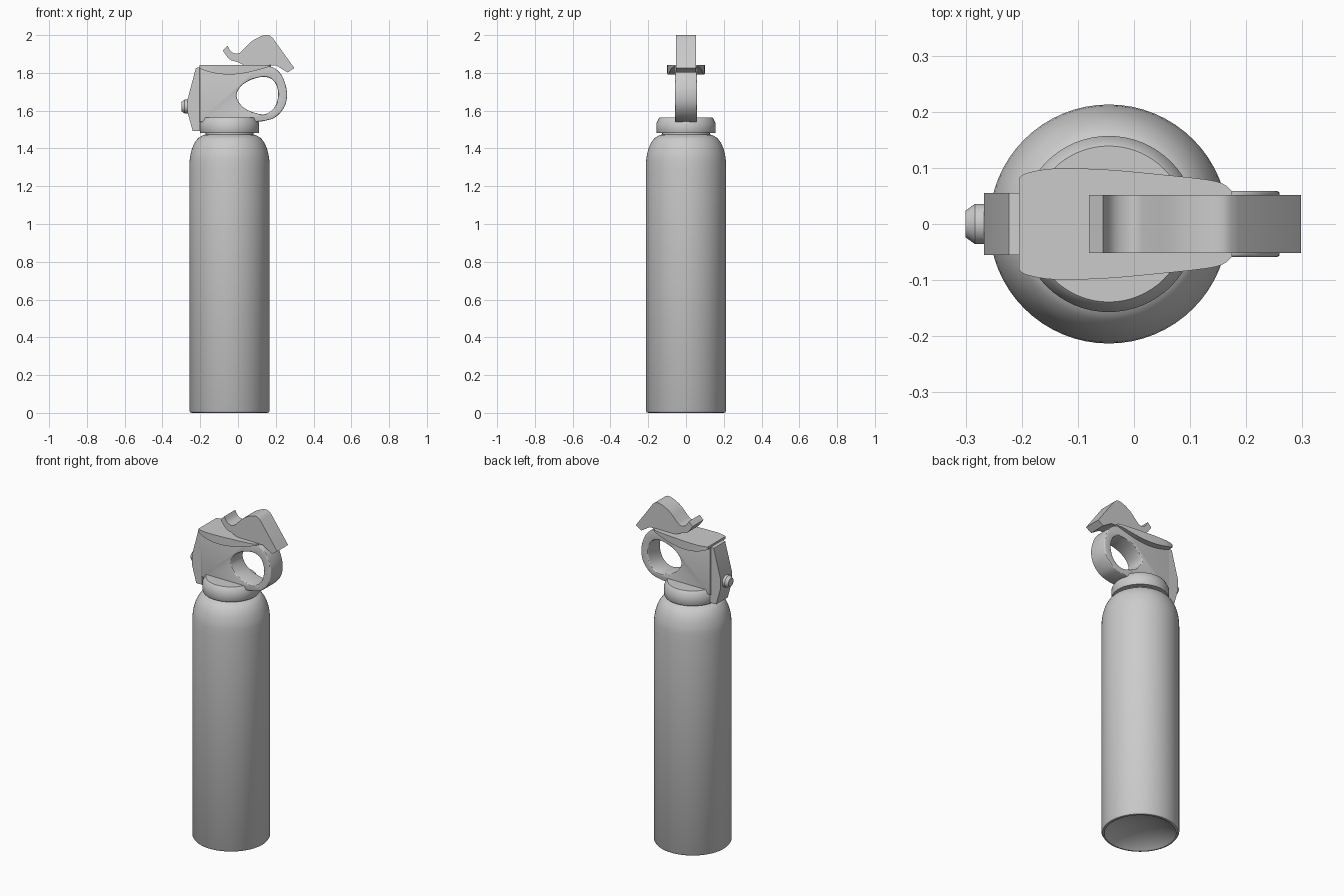
import bpy, bmesh, math
from mathutils import Vector

if "Cube" in bpy.data.objects:
    bpy.data.objects.remove(bpy.data.objects["Cube"])

CX = -0.045  # axis of the can


def smooth(ob, angle=35):
    bpy.ops.object.select_all(action='DESELECT')
    ob.select_set(True)
    bpy.context.view_layer.objects.active = ob
    bpy.ops.object.shade_smooth_by_angle(angle=math.radians(angle))
    return ob


def from_bmesh(name, bm):
    bmesh.ops.recalc_face_normals(bm, faces=bm.faces)
    me = bpy.data.meshes.new(name)
    bm.to_mesh(me)
    bm.free()
    ob = bpy.data.objects.new(name, me)
    bpy.context.collection.objects.link(ob)
    return ob


def spline(pts, closed=True, n=6):
    """Catmull-Rom rounding of a 2D point list."""
    P = [Vector(p) for p in pts]
    k = len(P)
    get = (lambda i: P[i % k]) if closed else (lambda i: P[max(0, min(k - 1, i))])
    out = []
    for i in range(k if closed else k - 1):
        a, b, c, d = (get(i + j) for j in (-1, 0, 1, 2))
        for s in range(n):
            t = s / n
            out.append(0.5 * (2*b + (c - a)*t + (2*a - 5*b + 4*c - d)*t*t
                              + (3*b - a - 3*c + d)*t**3))
    if not closed:
        out.append(P[-1])
    return out


def lathe(name, profile, segs=64):
    """Revolve (radius, z) points about the can axis."""
    bm = bmesh.new()
    vs = [bm.verts.new((r, 0, z)) for r, z in profile]
    es = [bm.edges.new(p) for p in zip(vs, vs[1:])]
    bmesh.ops.spin(bm, geom=vs + es, cent=(0, 0, 0), axis=(0, 0, 1),
                   angle=2 * math.pi, steps=segs, use_duplicate=False)
    bmesh.ops.remove_doubles(bm, verts=bm.verts, dist=1e-5)
    ob = from_bmesh(name, bm)
    ob.location.x = CX
    return smooth(ob)


def slab(name, outlines, half, bevel=0.0, y=0.0):
    """Extrude closed (x, z) outlines along y; later outlines become holes."""
    cu = bpy.data.curves.new(name, 'CURVE')
    cu.dimensions, cu.fill_mode = '2D', 'BOTH'
    cu.extrude, cu.bevel_depth = half - bevel, bevel
    cu.bevel_resolution, cu.offset = 2, -bevel
    for o in outlines:
        s = cu.splines.new('POLY')
        s.points.add(len(o) - 1)
        for p, q in zip(s.points, o):
            p.co = (q[0], q[1], 0, 1)
        s.use_cyclic_u = True
    tmp = bpy.data.objects.new(name, cu)
    bpy.context.collection.objects.link(tmp)
    me = bpy.data.meshes.new_from_object(tmp.evaluated_get(bpy.context.evaluated_depsgraph_get()))
    bpy.data.objects.remove(tmp)
    bm = bmesh.new()
    bm.from_mesh(me)
    bmesh.ops.remove_doubles(bm, verts=bm.verts, dist=1e-5)
    for v in bm.verts:
        v.co = (v.co.x, y + v.co.z, v.co.y)
    return smooth(from_bmesh(name, bm), 30)


# Can with domed shoulder, neck and concave base
shoulder = spline([(0.213, 1.3), (0.208, 1.36), (0.192, 1.415), (0.168, 1.452), (0.14, 1.47)], False)
lathe("can", [(0, 0.055), (0.07, 0.049), (0.13, 0.034), (0.18, 0.012), (0.197, 0),
              (0.207, 0.002), (0.213, 0.012)] + [tuple(p) for p in shoulder]
      + [(0.126, 1.474), (0.126, 1.5), (0, 1.5)])

# Collar
lathe("collar", [(0, 1.482), (0.155, 1.482), (0.157, 1.485), (0.157, 1.533),
                 (0.142, 1.562), (0.139, 1.565), (0, 1.565)])

# Handle body with finger ring
ring = spline([(0.15, 1.838), (0.195, 1.824), (0.235, 1.78), (0.259, 1.70), (0.248, 1.625),
               (0.2, 1.567), (0.14, 1.546), (0.09, 1.54)], False)
hole = spline([(-0.008, 1.675), (0.012, 1.725), (0.065, 1.762), (0.14, 1.779), (0.192, 1.755),
               (0.213, 1.69), (0.195, 1.62), (0.145, 1.582), (0.085, 1.59), (0.025, 1.62)])
slab("handle_body", [[(-0.205, 1.54), (-0.205, 1.832), (0.1, 1.832)] + ring, hole], 0.059, 0.006)

# Top plate: flat above, bowed below, rounded outline
widths = spline([(-0.205, 0.082), (-0.19, 0.091), (-0.14, 0.099), (-0.05, 0.097), (0.05, 0.088),
                 (0.13, 0.079), (0.16, 0.071), (0.175, 0.058)], False, 4)
bm = bmesh.new()
rows = []
for x, w in widths:
    t = (x + 0.205) / 0.38
    zb = 1.825 - 0.038 * math.sin(math.pi * min(1, t ** 0.85)) + 0.01 * t
    rows.append([bm.verts.new(c) for c in
                 ((x, -w, zb), (x, w, zb), (x, w, 1.841), (x, -w, 1.841))])
for a, b in zip(rows, rows[1:]):
    for i in range(4):
        j = (i + 1) % 4
        bm.faces.new((a[i], a[j], b[j], b[i]))
bm.faces.new(rows[0])
bm.faces.new(rows[-1])
smooth(from_bmesh("top_plate", bm), 30)

# Nozzle block on the left end
slab("nozzle_block", [[(-0.2, 1.83), (-0.223, 1.826), (-0.267, 1.66), (-0.267, 1.59),
                       (-0.24, 1.493), (-0.2, 1.493)]], 0.055)

# Nozzle, tapered at the tip
bm = bmesh.new()
prev = None
for x, r in ((-0.25, 0.036), (-0.283, 0.036), (-0.3, 0.024)):
    loop = [bm.verts.new((x, r * math.cos(a), 1.622 + r * math.sin(a)))
            for a in (i * math.tau / 32 for i in range(32))]
    if prev:
        for i in range(32):
            bm.faces.new((prev[i - 1], prev[i], loop[i], loop[i - 1]))
    else:
        bm.faces.new(loop)
    prev = loop
bm.faces.new(prev)
smooth(from_bmesh("nozzle", bm))

# Safety clip: curled thumb tab, hump and sloping end
top = spline([(-0.055, 1.943), (-0.035, 1.912), (0.0, 1.902), (0.03, 1.925), (0.07, 1.965),
              (0.12, 1.993), (0.16, 2.0), (0.185, 1.983)], False, 4)
under = spline([(0.03, 1.842), (-0.005, 1.858), (-0.045, 1.872), (-0.08, 1.918)], False, 4)
clip = slab("safety_clip", [top + [(0.298, 1.826), (0.263, 1.802), (0.205, 1.838)] + under], 0.052)

# Shallow bent recess on both sides of the clip
for side in (-1, 1):
    cut = slab("clip_recess_cutter", [[(0.038, 1.862), (0.055, 1.862), (0.14, 1.925), (0.155, 1.915),
                                       (0.105, 1.88), (0.118, 1.872), (0.172, 1.912), (0.142, 1.947)]],
               0.02, y=side * 0.055)
    mod = clip.modifiers.new("recess", 'BOOLEAN')
    mod.operation, mod.object, mod.solver = 'DIFFERENCE', cut, 'EXACT'
    cut.hide_render = True
    cut.hide_set(True)
